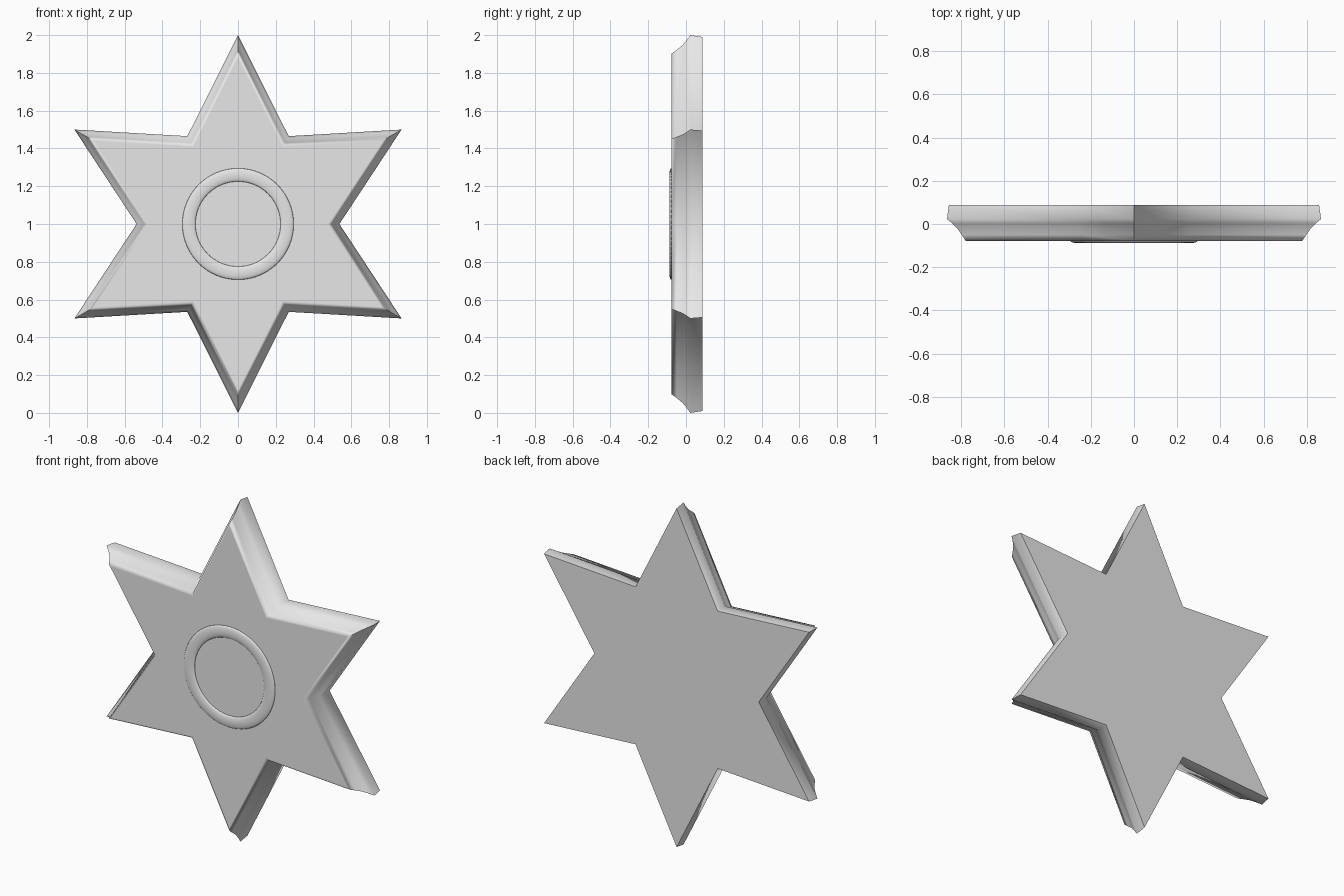
import bpy
import bmesh
from math import sin, cos, pi, radians

cube = bpy.data.objects.get("Cube")
if cube:
    bpy.data.objects.remove(cube, do_unlink=True)

CENTRE_Z = 1.0
POINTS = 6
NOTCH = 0.537      # notch radius relative to tip radius
FACE_Y = -0.078

grey = bpy.data.materials.new("plain_grey")
grey.use_nodes = True
colour = (0.8, 0.8, 0.8, 1.0)
grey.diffuse_color = colour
grey.node_tree.nodes["Principled BSDF"].inputs["Base Color"].default_value = colour


def finish(obj, angle):
    obj.data.materials.append(grey)
    bpy.ops.object.select_all(action='DESELECT')
    obj.select_set(True)
    bpy.context.view_layer.objects.active = obj
    bpy.ops.object.shade_smooth_by_angle(angle=radians(angle))


def star_loop(bm, scale, y):
    loop = []
    for i in range(2 * POINTS):
        r = scale * (NOTCH if i % 2 else 1.0)
        a = i * pi / POINTS
        loop.append(bm.verts.new((r * sin(a), y, CENTRE_Z + r * cos(a))))
    return loop


# Star plate: scaled outlines stacked from the back to the coved front edge
profile = [(0.99, 0.087), (1.0, 0.023), (0.972, 0.003), (0.946, -0.019),
           (0.921, -0.05), (0.9, FACE_Y), (0.88, FACE_Y)]
bm = bmesh.new()
loops = [star_loop(bm, s, y) for s, y in profile]
for a, b in zip(loops, loops[1:]):
    for i in range(len(a)):
        j = (i + 1) % len(a)
        bm.faces.new((a[i], a[j], b[j], b[i]))
bm.faces.new(loops[0])
bm.faces.new(loops[-1])
bmesh.ops.recalc_face_normals(bm, faces=bm.faces)
mesh = bpy.data.meshes.new("star_plate")
bm.to_mesh(mesh)
bm.free()
star = bpy.data.objects.new("star_plate", mesh)
bpy.context.collection.objects.link(star)
finish(star, 75)

# Low rounded ring on the front face
bpy.ops.mesh.primitive_torus_add(major_radius=0.26, minor_radius=0.035,
                                 major_segments=64, minor_segments=16,
                                 location=(0, FACE_Y, CENTRE_Z),
                                 rotation=(pi / 2, 0, 0))
ring = bpy.context.object
ring.name = "front_ring"
ring.scale.z = 0.3
finish(ring, 60)
